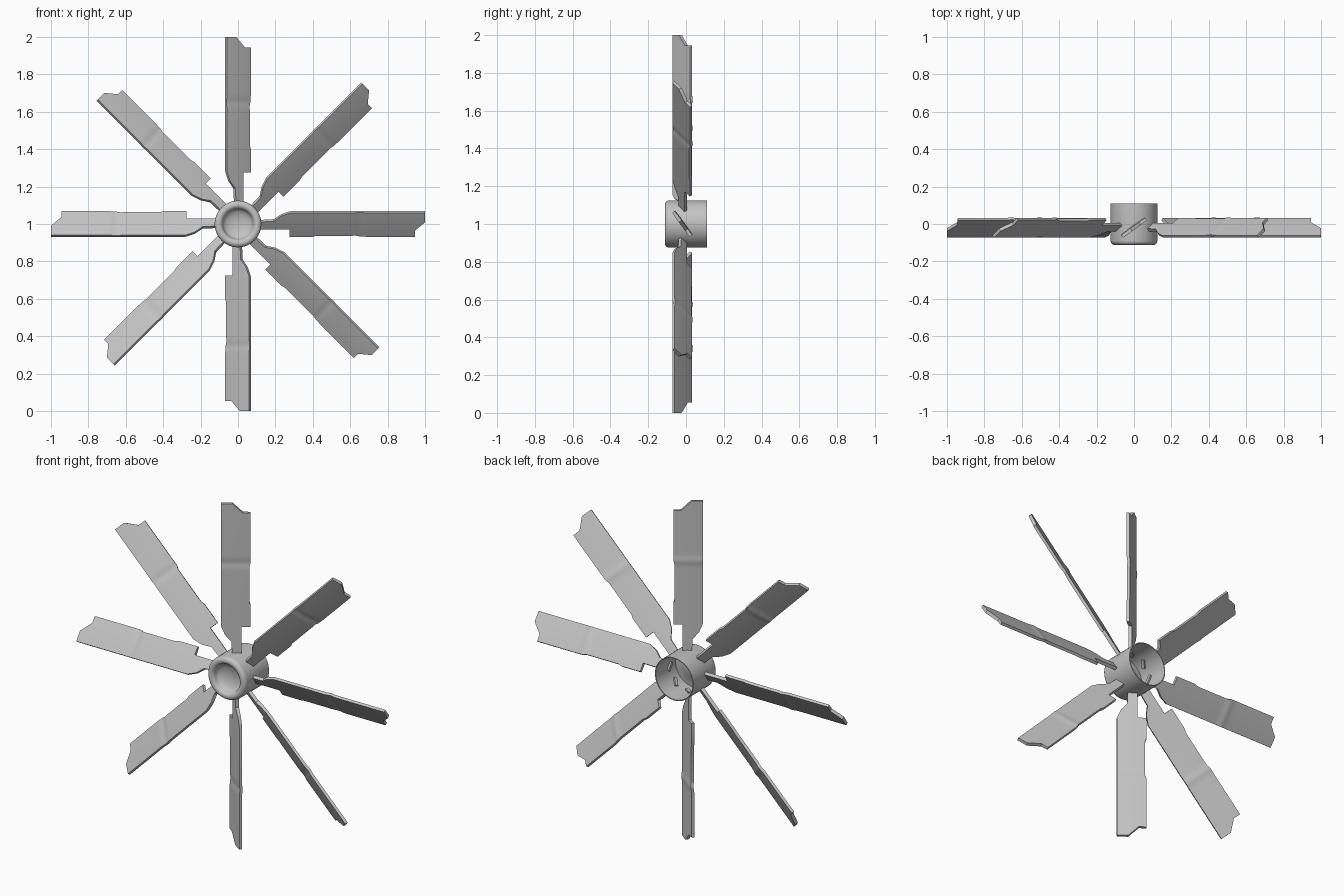
import bpy, bmesh
from math import sin, cos, pi, radians, exp
from mathutils import Vector, Matrix

cube = bpy.data.objects.get("Cube")
if cube:
    bpy.data.objects.remove(cube, do_unlink=True)

CENTER = Vector((0, 0, 1))
PITCH = radians(36)
HALF_WIDTH = 0.079
HALF_THICK = 0.0095

grey = bpy.data.materials.new("grey metal")
grey.use_nodes = True
colour = (0.55, 0.55, 0.55, 1)
grey.diffuse_color = colour
grey.node_tree.nodes["Principled BSDF"].inputs["Base Color"].default_value = colour


def finish(bm, name, angle):
    """Turn a bmesh into smooth-shaded mesh data with sharp corners kept."""
    bmesh.ops.recalc_face_normals(bm, faces=bm.faces)
    mesh = bpy.data.meshes.new(name)
    bm.to_mesh(mesh)
    bm.free()
    mesh.shade_smooth()
    mesh.set_sharp_from_angle(angle=radians(angle))
    mesh.materials.append(grey)
    return mesh


def add_object(name, mesh, matrix):
    obj = bpy.data.objects.new(name, mesh)
    bpy.context.scene.collection.objects.link(obj)
    obj.matrix_world = matrix
    return obj


# Hub: open-backed sleeve with a rounded front lip around a shallow bowl
# (radius, depth) from the inner bowl wall around to the front bowl centre
profile = [(0, -0.05), (0.05, -0.055), (0.075, -0.07), (0.12, -0.075),
           (0.12, 0.11), (0.125, 0.11), (0.125, -0.09)]
lip_mid, lip_r = 0.103, 0.022
profile += [(lip_mid + lip_r * cos(i * pi / 8), -0.09 - lip_r * sin(i * pi / 8))
            for i in range(1, 9)]
profile += [(0.078, -0.082), (0.065, -0.072), (0.045, -0.064),
            (0.022, -0.06), (0, -0.058)]
bm = bmesh.new()
verts = [bm.verts.new((r, y, 0)) for r, y in profile]
edges = [bm.edges.new(pair) for pair in zip(verts, verts[1:])]
bmesh.ops.spin(bm, geom=verts + edges, cent=(0, 0, 0), axis=(0, 1, 0),
               angle=2 * pi, steps=48)
bmesh.ops.remove_doubles(bm, verts=bm.verts, dist=0.0001)
add_object("hub", finish(bm, "hub", 40), Matrix.Translation(CENTER))

# Blade outline: (distance from hub axis, position across the width)
W = HALF_WIDTH
outline = [(0.11, 0.02), (0.19, 0.024), (0.23, 0.058), (0.28, W),
           (1.0, W), (1.0, 0.018), (0.945, -0.038), (0.945, -W),
           (0.65, -W), (0.63, -W + 0.007), (0.42, -W + 0.007), (0.4, -W),
           (0.275, -W), (0.275, -0.031), (0.11, -0.031)]
bm = bmesh.new()
face = bm.faces.new([bm.verts.new((r, w, -HALF_THICK)) for r, w in outline])
ext = bmesh.ops.extrude_face_region(bm, geom=[face])
bmesh.ops.translate(bm, vec=(0, 0, 2 * HALF_THICK),
                    verts=[g for g in ext["geom"] if isinstance(g, bmesh.types.BMVert)])


def slice_at(point, normal):
    bmesh.ops.bisect_plane(bm, geom=bm.verts[:] + bm.edges[:] + bm.faces[:],
                           plane_co=point, plane_no=normal)


for i in range(9):
    slice_at((0.6 + i * 0.0125, 0, 0), (1, 0, 0))
for w in (-0.06, -0.031, 0, 0.03, 0.06):
    slice_at((0, w, 0), (0, 1, 0))

# Thin the long edges slightly and press a shallow wavy crease across the middle
for v in bm.verts:
    v.co.z *= 1 - 0.2 * (v.co.y / W) ** 2
    v.co.z -= 0.004 * exp(-((v.co.x - 0.65) / 0.02) ** 2)
blade_mesh = finish(bm, "blade", 35)

# Eight pitched blades around the hub
for i in range(8):
    a = i * pi / 4
    out = Vector((cos(a), 0, sin(a)))
    side = Vector((-sin(a), 0, cos(a)))
    front = Vector((0, -1, 0))
    across = side * cos(PITCH) + front * sin(PITCH)
    normal = front * cos(PITCH) - side * sin(PITCH)
    matrix = Matrix((out, across, normal)).transposed().to_4x4()
    matrix.translation = CENTER + Vector((0, -0.02, 0))
    add_object(f"blade_{i + 1}", blade_mesh, matrix)
